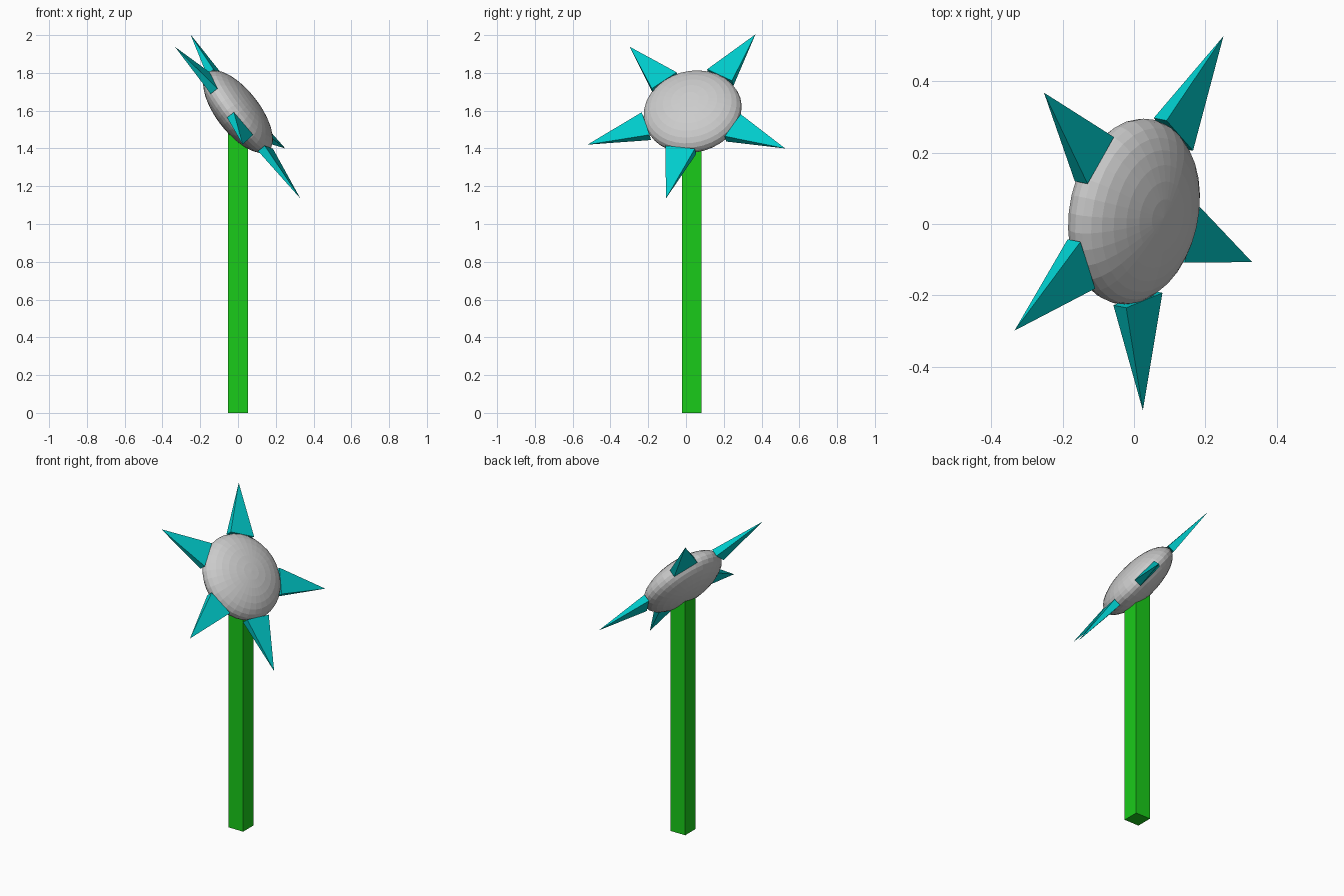
import bpy, bmesh
from math import radians, pi
from mathutils import Matrix, Vector

if "Cube" in bpy.data.objects:
    bpy.data.objects.remove(bpy.data.objects["Cube"])


def material(name, color):
    m = bpy.data.materials.new(name)
    m.diffuse_color = color
    m.use_nodes = True
    m.node_tree.nodes["Principled BSDF"].inputs["Base Color"].default_value = m.diffuse_color
    return m


def add(name, bm, mat=None):
    mesh = bpy.data.meshes.new(name)
    bm.to_mesh(mesh)
    bm.free()
    obj = bpy.data.objects.new(name, mesh)
    if mat:
        mesh.materials.append(mat)
    bpy.context.collection.objects.link(obj)
    return obj


green = material("stem_green", (0.01, 0.6, 0.01, 1))
teal = material("petal_teal", (0.0, 0.6, 0.6, 1))

# Tilted frame of the flower head: Z is the face normal, X points at the first petal
centre = Vector((0, 0.035, 1.595))
normal = Vector((0.779, -0.156, 0.607)).normalized()
first = Vector((0.25, 0.49, -0.195))
x_axis = (first - normal * first.dot(normal)).normalized()
y_axis = normal.cross(x_axis)
head = Matrix.Translation(centre) @ Matrix((x_axis, y_axis, normal)).transposed().to_4x4()

# Stem: square post running up into the head
bm = bmesh.new()
bmesh.ops.create_cube(bm, size=1)
bmesh.ops.transform(bm, verts=bm.verts,
                    matrix=Matrix.Translation((0, 0.03, 0.79)) @ Matrix.Diagonal((0.104, 0.104, 1.58, 1)))
add("stem", bm, green)

# Flower centre: flattened, faceted sphere
bm = bmesh.new()
bmesh.ops.create_uvsphere(bm, u_segments=32, v_segments=16, radius=1)
bmesh.ops.transform(bm, verts=bm.verts, matrix=head @ Matrix.Diagonal((0.263, 0.263, 0.108, 1)))
add("flower_centre", bm)

# Petals: thin four-sided spikes, unevenly spaced around the rim
inner, outer, half_width, half_thick = 0.257, 0.584, 0.081, 0.023
for i, angle in enumerate((0, 86.6, 157.1, 227, 287.6)):
    bm = bmesh.new()
    bmesh.ops.create_cone(bm, cap_ends=True, segments=4, radius1=2 ** 0.5, radius2=0, depth=1,
                          matrix=Matrix.Rotation(pi / 4, 4, 'Z'))
    bmesh.ops.remove_doubles(bm, verts=bm.verts, dist=1e-5)
    shape = (Matrix.Translation(((inner + outer) / 2, 0, 0)) @ Matrix.Rotation(pi / 2, 4, 'Y')
             @ Matrix.Diagonal((half_thick, half_width, outer - inner, 1)))
    bmesh.ops.transform(bm, verts=bm.verts, matrix=head @ Matrix.Rotation(radians(angle), 4, 'Z') @ shape)
    add(f"petal_{i + 1}", bm, teal)
